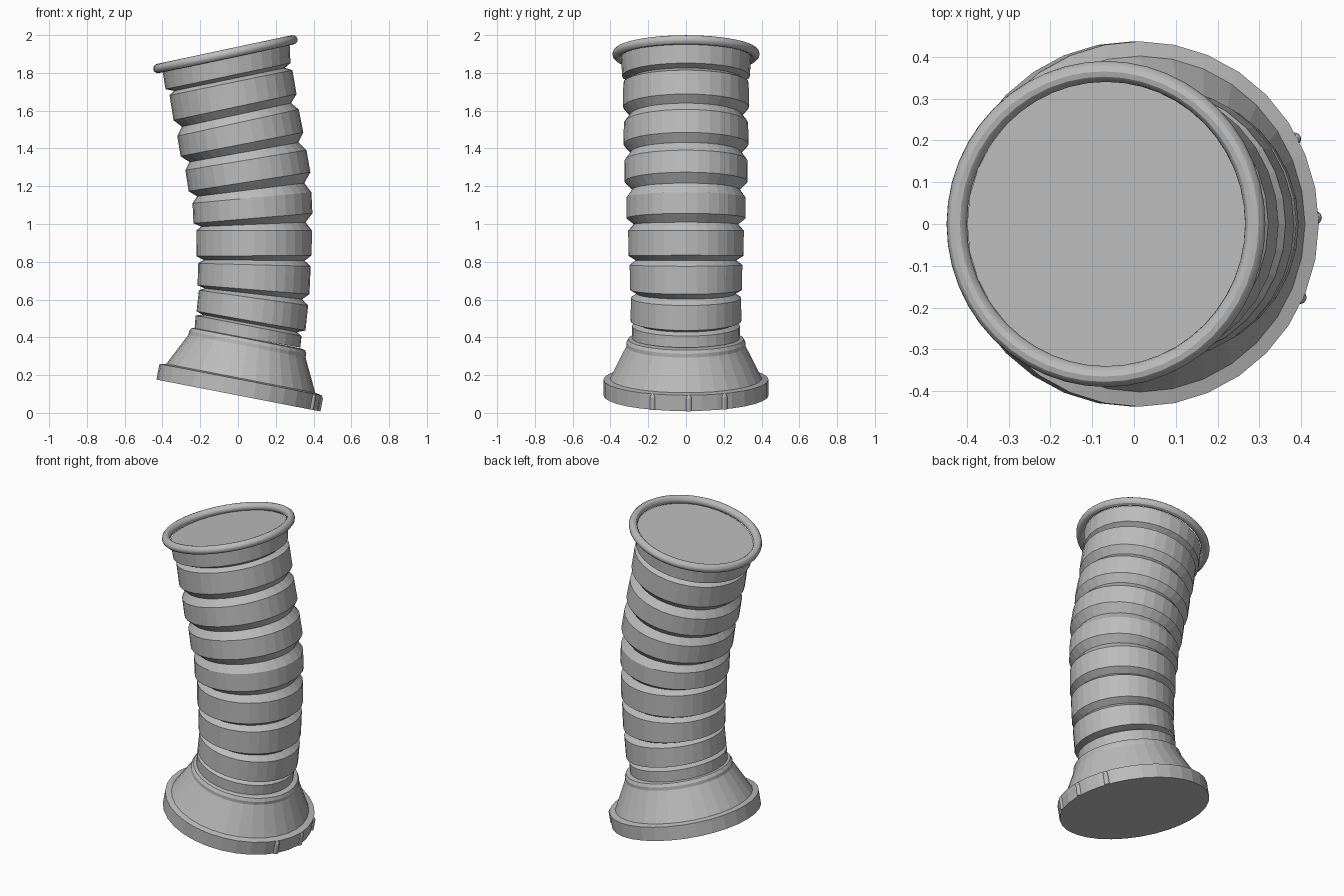
import bpy, bmesh, math
from mathutils import Matrix, Vector

if "Cube" in bpy.data.objects:
    bpy.data.objects.remove(bpy.data.objects["Cube"])

SIDES = 32

grey = bpy.data.materials.new("plain grey")
grey.use_nodes = True
COLOUR = (0.5, 0.5, 0.5, 1)
grey.diffuse_color = COLOUR
grey.node_tree.nodes["Principled BSDF"].inputs["Base Color"].default_value = COLOUR


def frame(x, z, tilt):
    """Placement on the bent centre line; a positive tilt raises the +x side."""
    return Matrix.Translation((x, 0, z)) @ Matrix.Rotation(math.radians(-tilt), 4, 'Y')


def finish(name, bm):
    bmesh.ops.recalc_face_normals(bm, faces=bm.faces)
    mesh = bpy.data.meshes.new(name)
    bm.to_mesh(mesh)
    bm.free()
    mesh.materials.append(grey)
    obj = bpy.data.objects.new(name, mesh)
    bpy.context.collection.objects.link(obj)
    return obj


def loft(name, rings, sides=SIDES):
    """Skin a stack of (placement, radius) circles and cap both ends."""
    bm = bmesh.new()
    loops = []
    for place, radius in rings:
        angles = [math.tau * i / sides for i in range(sides)]
        loops.append([bm.verts.new(place @ Vector((radius * math.cos(a), radius * math.sin(a), 0)))
                      for a in angles])
    for low, high in zip(loops, loops[1:]):
        for i in range(sides):
            j = (i + 1) % sides
            bm.faces.new((low[i], low[j], high[j], high[i]))
    bm.faces.new(loops[0][::-1])
    bm.faces.new(loops[-1])
    return finish(name, bm)


# Flared base, tilted: flange, cone and collar as (radius, height)
base = frame(-0.003, 0.093, -11)
flare = [(0.437, 0), (0.437, 0.085), (0.402, 0.092), (0.316, 0.265),
         (0.316, 0.285), (0.306, 0.303), (0.28, 0.308)]
loft("flared_base", [(base @ Matrix.Translation((0, 0, h)), r) for r, h in flare])

# Ribs of the bent tube: lower and upper edge as (x, z, tilt, radius)
ribs = [
    ((0.05, 0.395, -10, 0.284), (0.056, 0.461, -11, 0.286)),
    ((0.069, 0.487, -10, 0.293), (0.082, 0.609, -8, 0.292)),
    ((0.082, 0.652, -4.6, 0.297), (0.087, 0.784, -1.5, 0.298)),
    ((0.085, 0.832, 0.5, 0.305), (0.085, 0.966, 0, 0.306)),
    ((0.079, 1.03, 4.8, 0.316), (0.074, 1.139, 5.3, 0.316)),
    ((0.061, 1.224, 8.9, 0.326), (0.042, 1.338, 9.4, 0.325)),
    ((0.021, 1.422, 11, 0.331), (0, 1.536, 12.4, 0.329)),
    ((-0.016, 1.619, 12, 0.333), (-0.037, 1.748, 11.6, 0.332)),
    ((-0.053, 1.783, 11.8, 0.338), (-0.063, 1.883, 12.2, 0.344)),
]
rings = []
for n, (low, high) in enumerate(ribs):
    if n:
        # V groove halfway between neighbouring ribs
        x, z, tilt, r = [(a + b) / 2 for a, b in zip(ribs[n - 1][1], low)]
        rings.append((frame(x, z, tilt), r - 0.035))
    for x, z, tilt, r in (low, high):
        rings.append((frame(x, z, tilt), r))
loft("ribbed_tube", rings)

# Round rim just above the tube's closed top
bpy.ops.mesh.primitive_torus_add(major_radius=0.365, minor_radius=0.025,
                                 major_segments=48, minor_segments=12)
rim = bpy.context.object
rim.name = "top_rim"
rim.matrix_world = frame(-0.067, 1.899, 12)
rim.data.materials.append(grey)
bpy.ops.object.shade_smooth_by_angle()

# Three round-topped lugs on the flange's left side
for n, angle in enumerate((-24, 2, 28)):
    place = base @ Matrix.Rotation(math.radians(angle), 4, 'Z') @ Matrix.Translation((0.432, 0, 0))
    shape = [(0.016, 0), (0.016, 0.068), (0.012, 0.079), (0.005, 0.085)]
    loft(f"flange_lug_{n + 1}", [(place @ Matrix.Translation((0, 0, h)), r) for r, h in shape], 12)
